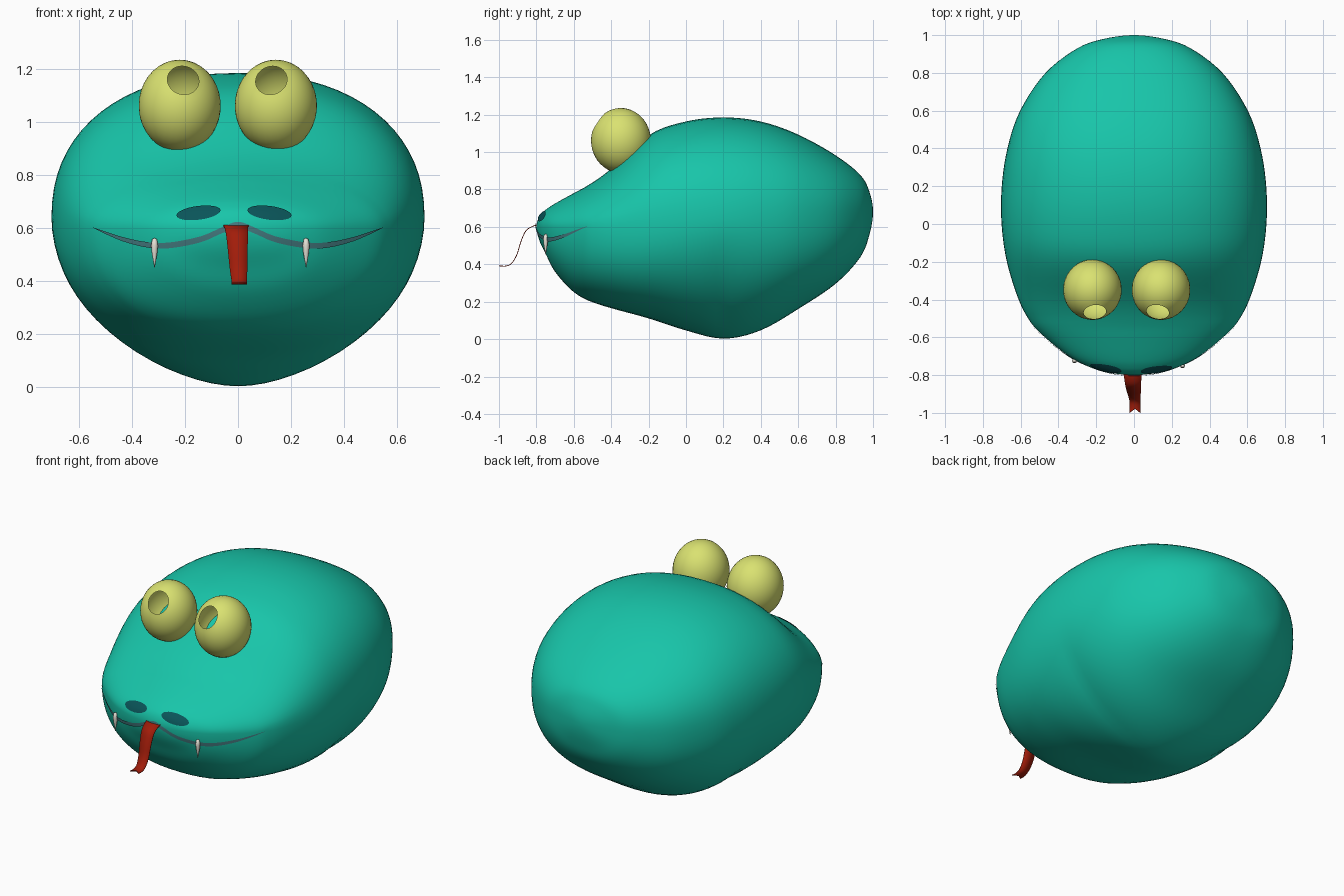
import bpy, bmesh, math
from mathutils import Vector, Matrix
from mathutils.bvhtree import BVHTree

if "Cube" in bpy.data.objects:
    bpy.data.objects.remove(bpy.data.objects["Cube"])


def material(name, rgb):
    m = bpy.data.materials.new(name)
    m.diffuse_color = (*rgb, 1)
    m.use_nodes = True
    m.node_tree.nodes["Principled BSDF"].inputs["Base Color"].default_value = m.diffuse_color
    return m


TEAL = material("teal skin", (0.009, 0.56, 0.40))
YELLOW = material("yellow eye", (0.70, 0.76, 0.165))
RED = material("red tongue", (0.36, 0.012, 0.003))
IVORY = material("ivory tooth", (0.78, 0.74, 0.66))
DARK = material("dark nostril", (0.003, 0.09, 0.10))
GREY = material("grey mouth", (0.06, 0.20, 0.22))


def finish(name, bm, mat, recalc=True):
    if recalc:
        bmesh.ops.recalc_face_normals(bm, faces=bm.faces)
    me = bpy.data.meshes.new(name)
    bm.to_mesh(me)
    for p in me.polygons:
        p.use_smooth = True
    me.materials.append(mat)
    ob = bpy.data.objects.new(name, me)
    bpy.context.collection.objects.link(ob)
    return ob


def catmull(a, b, c, d, t):
    return [0.5 * (2 * q + (r - p) * t + (2 * p - 5 * q + 4 * r - s) * t * t
                   + (3 * q - p - 3 * r + s) * t ** 3) for p, q, r, s in zip(a, b, c, d)]


def smooth_path(pts, sub):
    """Catmull-Rom through pts; pts includes one phantom point at each end."""
    out = []
    for i in range(1, len(pts) - 2):
        out += [catmull(*pts[i - 1:i + 3], k / sub) for k in range(sub)]
    return out + [list(pts[-2])]


def power(v, e):
    return math.copysign(abs(v) ** e, v)


# Head: stations of y, half width, top, bottom, height of widest point
rows = [(-.80, 0, .60, .60, .60), (-.785, .14, .655, .53, .60), (-.75, .25, .692, .455, .60),
        (-.70, .345, .725, .36, .60), (-.61, .46, .775, .26, .60), (-.52, .548, .825, .205, .605),
        (-.40, .612, .91, .165, .61), (-.20, .675, 1.093, .11, .62), (0, .703, 1.165, .045, .635),
        (.2, .702, 1.187, 0, .64), (.4, .672, 1.165, .045, .65), (.6, .605, 1.095, .16, .66),
        (.8, .47, .983, .295, .67), (.93, .30, .88, .435, .68), (.98, .16, .79, .555, .68),
        (1.0, 0, .68, .68, .68)]


def phantom(r):
    return (r[0], -r[1], r[3], r[2], r[4])


N = 72
bm = bmesh.new()
rings = []
for y, w, top, bot, zc in smooth_path([phantom(rows[1])] + rows + [phantom(rows[-2])], 5)[1:-1]:
    ring = []
    # sections are boxier under the jaw and the back, leaner at the lowest point
    snout = min(1, max(0, (-y - 0.1) / 0.4))
    lower = 1.76 + 0.6 * min(1, abs(y - 0.2) / 0.5)
    upper = 2.25 - 0.35 * snout
    for k in range(N):
        a = math.tau * k / N
        c, s = math.cos(a), math.sin(a)
        e = 2 / (upper if s > 0 else lower)
        h = top - zc if s > 0 else zc - bot
        ring.append(bm.verts.new((w * power(c, e), y, zc + h * power(s, e))))
    rings.append(ring)
for r0, r1 in zip(rings, rings[1:]):
    for k in range(N):
        bm.faces.new((r0[k], r0[(k + 1) % N], r1[(k + 1) % N], r1[k]))
for ring, r in ((rings[0], rows[0]), (rings[-1], rows[-1])):
    tip = bm.verts.new((0, r[0], r[4]))
    for k in range(N):
        bm.faces.new((ring[k], ring[(k + 1) % N], tip))
for _ in range(4):  # soften the seam between upper and lower halves
    bmesh.ops.smooth_vert(bm, verts=[v for v in bm.verts if -.5 < v.co.y < .95], factor=0.3,
                          use_axis_x=True, use_axis_y=False, use_axis_z=True)
bmesh.ops.recalc_face_normals(bm, faces=bm.faces)
skin = BVHTree.FromBMesh(bm)
finish("head", bm, TEAL)


def on_skin(x, z, lift=0.005):
    """Project a front-view point onto the head, slightly raised."""
    hit, n, _, _ = skin.ray_cast(Vector((x, -2, z)), Vector((0, 1, 0)))
    if hit is None:
        hit, n, _, _ = skin.find_nearest(Vector((x, -0.6, z)))
    return hit + n * lift


# Mouth line: thin band laid along the snout
half = [(-.06, .592), (0, .612), (.06, .592), (.15, .556), (.29, .534), (.42, .555), (.545, .603), (.6, .63)]
line = smooth_path(half, 8)
line = [(-x, z) for x, z in reversed(line[1:])] + line
bm = bmesh.new()
strip = []
for x, z in line:
    t = 0.011 * max(0.03, 1 - (abs(x) / 0.55) ** 5)
    strip.append([bm.verts.new(on_skin(x, z + d * t)) for d in (1, 0, -1)])
for a, b in zip(strip, strip[1:]):
    for j in (0, 1):
        bm.faces.new((a[j], a[j + 1], b[j + 1], b[j]))
finish("mouth", bm, GREY, False)

# Nostrils: slanted oval patches on the snout
for side, cx, name in ((-1, -.148, "nostril_left"), (1, .118, "nostril_right")):
    bm = bmesh.new()
    tilt = -side * math.radians(7)
    prev = None
    mid = bm.verts.new(on_skin(cx, .655))
    for rad in (0.35, 0.7, 1):
        ring = []
        for k in range(28):
            a = math.tau * k / 28
            u, v = .083 * rad * math.cos(a), .025 * rad * math.sin(a)
            ring.append(bm.verts.new(on_skin(cx + u * math.cos(tilt) - v * math.sin(tilt),
                                             .655 + u * math.sin(tilt) + v * math.cos(tilt))))
        for k in range(28):
            m = (k + 1) % 28
            if prev:
                bm.faces.new((prev[k], ring[k], ring[m], prev[m]))
            else:
                bm.faces.new((mid, ring[k], ring[m]))
        prev = ring
    finish(name, bm, DARK, False)

# Eyes: hollow egg shapes with an open pupil facing forward and up
for cx, turn, name in ((-.22, .015, "eye_left"), (.143, -.02, "eye_right")):
    bm = bmesh.new()
    bmesh.ops.create_uvsphere(bm, u_segments=40, v_segments=24, radius=.155)
    bmesh.ops.bisect_plane(bm, geom=bm.verts[:] + bm.edges[:] + bm.faces[:],
                           plane_co=(0, 0, .143), plane_no=(0, 0, 1), clear_outer=True)
    aim = Vector((turn * 6, -.80, .60)).to_track_quat('Z', 'Y').to_matrix().to_4x4()
    bm.transform(Matrix.Translation((cx, -.348, 1.062)) @ Matrix.Diagonal((1, 1.03, 1.12, 1)) @ aim)
    finish(name, bm, YELLOW, False)

# Fangs: small turned spindles hanging from the mouth line
for cx, name in ((-.315, "fang_left"), (.257, "fang_right")):
    base = on_skin(cx, .53)
    bm = bmesh.new()
    prev = None
    for z, r in ((.562, .002), (.558, .009), (.535, .013), (.51, .011), (.48, .006), (.452, .001)):
        ring = [bm.verts.new((cx + r * math.cos(math.tau * k / 12),
                              base.y - .006 + r * math.sin(math.tau * k / 12), z)) for k in range(12)]
        if prev:
            for k in range(12):
                m = (k + 1) % 12
                bm.faces.new((prev[k], ring[k], ring[m], prev[m]))
        else:
            bm.faces.new(ring)
        prev = ring
    bm.faces.new(prev)
    finish(name, bm, IVORY)

# Tongue: thin curling ribbon with a forked end
path = smooth_path([(-.72, .612), (-.77, .61), (-.81, .607), (-.855, .58), (-.883, .52), (-.905, .45),
                    (-.935, .403), (-.97, .39), (-1.0, .392), (-1.03, .40)], 4)
bm = bmesh.new()
strip = []
last = len(path) - 1
for i, (y, z) in enumerate(path):
    t = min(1, i / last / .72)
    c, w = -.010 + .015 * t, .05 - .021 * t
    notch = .022 * max(0, i - last + 3) / 3
    strip.append([bm.verts.new((c + d * w, y + (notch if d == 0 else 0), z)) for d in (-1, 0, 1)])
for a, b in zip(strip, strip[1:]):
    for j in (0, 1):
        bm.faces.new((a[j], a[j + 1], b[j + 1], b[j]))
tongue = finish("tongue", bm, RED)
mod = tongue.modifiers.new("thickness", 'SOLIDIFY')
mod.thickness = .004
mod.offset = 0
